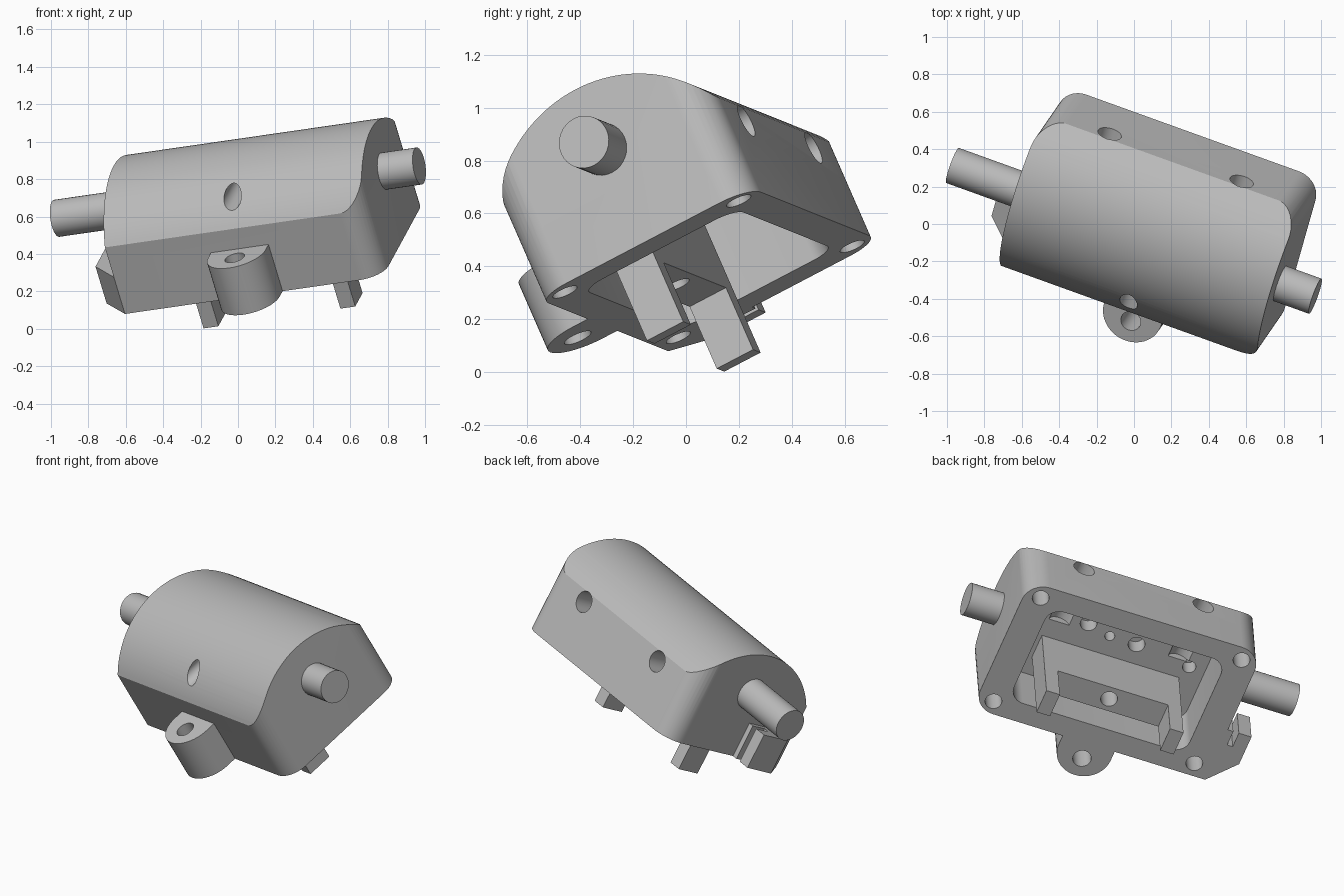
import bpy, bmesh, math
from mathutils import Matrix, Vector

old = bpy.data.objects.get("Cube")
if old:
    bpy.data.objects.remove(old, do_unlink=True)

# Tilted frame: U along the shaft, V across, W up through the housing
U = Vector((0.932, -0.336, 0.1345)).normalized()
W = Vector((-0.2665, -0.3866, 0.883))
W = (W - W.dot(U) * U).normalized()
V = W.cross(U)
FRAME = Matrix((U, V, W)).transposed()

grey = bpy.data.materials.new("Plain grey")
grey.use_nodes = True
colour = (0.5, 0.5, 0.5, 1)
grey.diffuse_color = colour
grey.node_tree.nodes["Principled BSDF"].inputs["Base Color"].default_value = colour


def prism(name, pts, axis, lo, hi):
    """Extrude a 2D outline along a frame axis (0 = U, 1 = V, 2 = W)."""
    bm = bmesh.new()
    rings = []
    for h in (lo, hi):
        ring = []
        for p in pts:
            c = list(p)
            c.insert(axis, h)
            ring.append(bm.verts.new(FRAME @ Vector(c)))
        rings.append(ring)
        bm.faces.new(ring)
    n = len(pts)
    for i in range(n):
        j = (i + 1) % n
        bm.faces.new((rings[0][i], rings[0][j], rings[1][j], rings[1][i]))
    bmesh.ops.recalc_face_normals(bm, faces=bm.faces)
    me = bpy.data.meshes.new(name)
    bm.to_mesh(me)
    bm.free()
    me.materials.append(grey)
    ob = bpy.data.objects.new(name, me)
    bpy.context.collection.objects.link(ob)
    return ob


def arc(cx, cy, r, a0, a1, n):
    steps = [math.radians(a0 + (a1 - a0) * i / n) for i in range(n + 1)]
    return [(cx + r * math.cos(a), cy + r * math.sin(a)) for a in steps]


def rod(name, c, r, axis, lo, hi):
    return prism(name, arc(*c, r, 0, 360, 32)[:-1], axis, lo, hi)


def rect(x0, x1, y0, y1):
    return [(x0, y0), (x1, y0), (x1, y1), (x0, y1)]


def rounded(x0, x1, y0, y1, r, sharp_first=False):
    first = [(x0, y0)] if sharp_first else arc(x0 + r, y0 + r, r, 180, 270, 10)
    return (first + arc(x1 - r, y0 + r, r, 270, 360, 10)
            + arc(x1 - r, y1 - r, r, 0, 90, 10) + arc(x0 + r, y1 - r, r, 90, 180, 10))


def boolean(ob, cutter, op="DIFFERENCE"):
    mod = ob.modifiers.new("cut", "BOOLEAN")
    mod.operation, mod.object, mod.solver = op, cutter, "EXACT"
    dg = bpy.context.evaluated_depsgraph_get()
    me = bpy.data.meshes.new_from_object(ob.evaluated_get(dg))
    ob.modifiers.clear()
    ob.data = me
    bpy.data.objects.remove(cutter, do_unlink=True)


# Housing dimensions in the frame
u0, u1, v0, v1 = -0.53, 0.948, -0.17, 0.764
base, ceiling = 0.257, 0.61
um, vm = (u0 + u1) / 2, (v0 + v1) / 2

# Housing: domed section trimmed by a rounded plan
half = (v1 - v0) / 2
dome_r, dome_w = 0.555, 0.36
a = math.degrees(math.acos(half / dome_r))
section = [(v0, base), (v1, base)] + arc(vm, dome_w, dome_r, a, 180 - a, 40)
housing = prism("housing", section, 0, u0 - 0.1, u1 + 0.1)
boolean(housing, prism("plan", rounded(u0, u1, v0, v1, 0.13, True), 2, 0, 1.5), "INTERSECT")

# Open pocket underneath
boolean(housing, prism("pocket", rounded(-0.35, 0.768, -0.04, 0.634, 0.09), 2, 0, ceiling))

# Corner screw holes
for su in (-1, 1):
    for sv in (-1, 1):
        c = (um + su * 0.638, vm + sv * 0.3825)
        boolean(housing, rod("screw_hole", c, 0.05, 2, 0, 0.5))

# Two bores in the back, one in the domed front
for u in (-0.169, 0.588):
    boolean(housing, rod("back_bore", (u, 0.597), 0.065, 1, 0.36, 1))
boolean(housing, rod("front_bore", (um, 0.79), 0.05, 1, -0.5, 0.2))

# Holes in the pocket ceiling
for u, v, r in ((0.42, 0.41, 0.05), (0.1, 0.37, 0.05), (0.27, 0.37, 0.03),
                (0.17, 0.47, 0.025), (-0.25, 0.33, 0.04)):
    boolean(housing, rod("ceiling_hole", (u, v), r, 2, 0.5, 0.72))

# Shaft stubs at both ends
left_shaft = rod("right_end_shaft", (vm, 0.659), 0.1, 0, 0.85, 1.15)
right_shaft = rod("left_end_shaft", (vm, 0.659), 0.1, 0, -0.93, -0.44)

# Front mounting lug with a vertical hole
lug_r = 0.165
lug_pts = [(um + lug_r, v0), (um - lug_r, v0)] + arc(um, -0.235, lug_r, 180, 360, 24)
lug = prism("front_lug", lug_pts, 2, base, 0.54)
boolean(lug, rod("lug_hole", (um, -0.279), 0.055, 2, 0, 1))

# Hooked clip on the left end
clip_pts = [(u0, v0), (-0.68, 0), (-0.68, 0.2), (-0.6, 0.2), (-0.6, 0.1),
            (-0.565, 0.1), (-0.565, 0.2), (u0, 0.2)]
clip = prism("side_clip", clip_pts, 2, base, 0.48)

# Bracket inside the pocket: a bridge with two legs
l, r, t = -0.22, 0.65, 0.085
bridge = [(l, -0.005), (l + t, -0.005), (l + t, 0.26), (r - t, 0.26),
          (r - t, -0.005), (r, -0.005), (r, 0.63), (l, 0.63)]
bracket = prism("inner_bracket", bridge, 1, 0.08, 0.24)
boolean(bracket, rod("bracket_hole", (um, 0.16), 0.05, 2, 0, 0.42))

# Smooth round faces, keep edges crisp
bpy.ops.object.select_all(action="DESELECT")
for ob in (housing, left_shaft, right_shaft, lug, clip, bracket):
    ob.select_set(True)
bpy.context.view_layer.objects.active = housing
bpy.ops.object.shade_smooth_by_angle(angle=math.radians(25))
